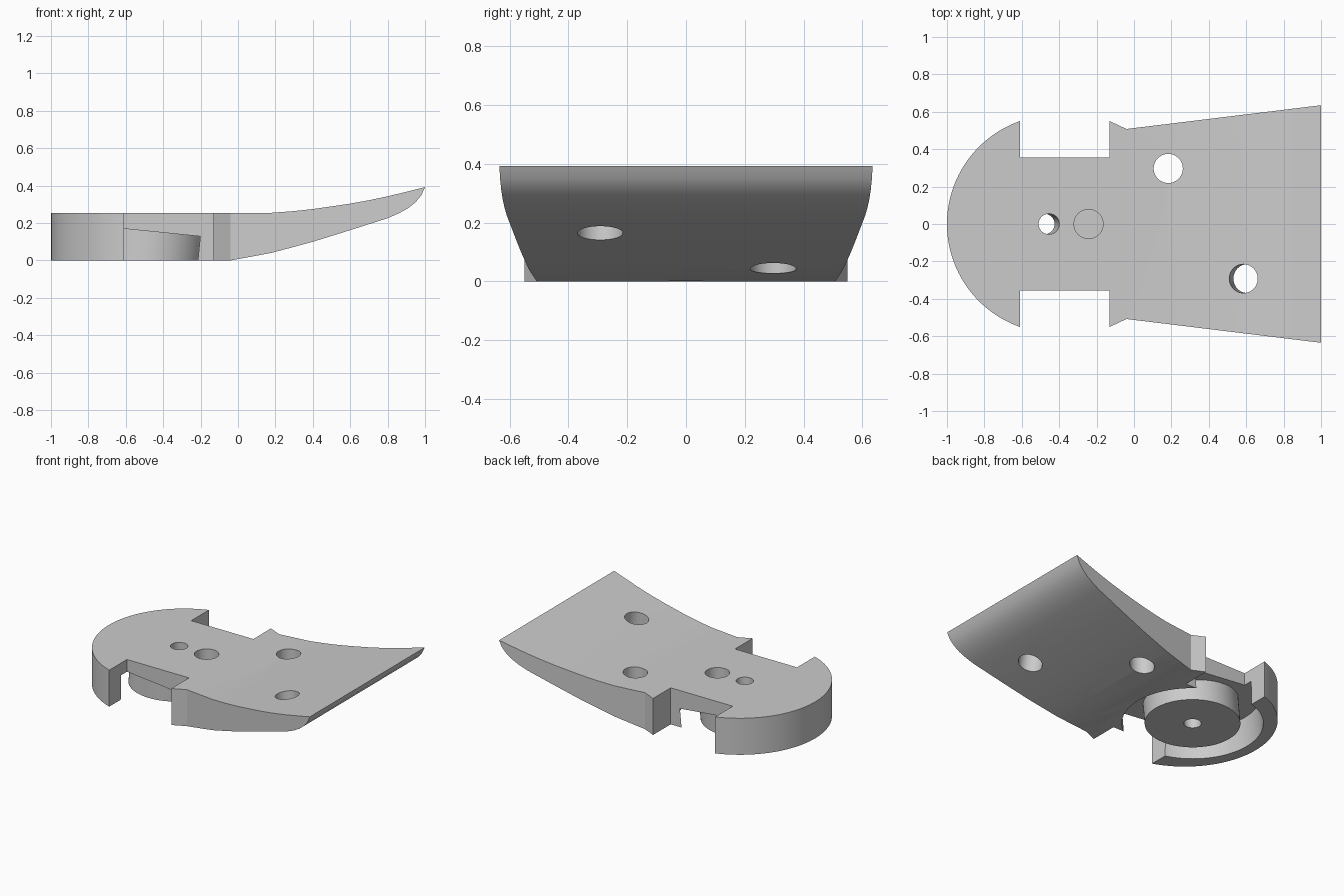
import bpy, bmesh, math
from mathutils import Matrix, Vector

cube = bpy.data.objects.get("Cube")
if cube:
    bpy.data.objects.remove(cube, do_unlink=True)

grey = bpy.data.materials.new("plain grey")
grey.use_nodes = True
COLOUR = (0.6, 0.6, 0.6, 1)
grey.diffuse_color = COLOUR
grey.node_tree.nodes["Principled BSDF"].inputs["Base Color"].default_value = COLOUR


def finish(bm, name):
    bmesh.ops.recalc_face_normals(bm, faces=bm.faces)
    mesh = bpy.data.meshes.new(name)
    bm.to_mesh(mesh)
    bm.free()
    mesh.materials.append(grey)
    obj = bpy.data.objects.new(name, mesh)
    bpy.context.collection.objects.link(obj)
    return obj


def prism(name, points, offset):
    """Extrude a closed polygon of 3D points along an offset."""
    bm = bmesh.new()
    face = bm.faces.new([bm.verts.new(p) for p in points])
    moved = bmesh.ops.extrude_face_region(bm, geom=[face])["geom"]
    bmesh.ops.translate(bm, vec=offset,
                        verts=[v for v in moved if isinstance(v, bmesh.types.BMVert)])
    # the starting face stays as the closing cap
    if face.is_valid is False or face not in bm.faces[:]:
        bm.faces.new([v for v in bm.verts][:len(points)])
    return finish(bm, name)


def tilt(centre, slope):
    """Frame at centre whose axis leans along x by the slope."""
    return Matrix.Translation(centre) @ Matrix.Rotation(math.atan(slope), 4, "Y")


def rod(name, centre, radius, low, high, slope=0.0):
    bm = bmesh.new()
    bmesh.ops.create_cone(bm, cap_ends=True, segments=48, radius1=radius, radius2=radius,
                          depth=high - low,
                          matrix=tilt(centre, slope) @ Matrix.Translation((0, 0, (low + high) / 2)))
    return finish(bm, name)


def ring(name, centre, inner, outer, low, high, slope):
    bm = bmesh.new()
    corners = [(inner, low), (outer, low), (outer, high), (inner, high)]
    verts = [bm.verts.new((r, 0, z)) for r, z in corners]
    edges = [bm.edges.new((verts[i], verts[i - 1])) for i in range(4)]
    bmesh.ops.spin(bm, geom=verts + edges, cent=(0, 0, 0), axis=(0, 0, 1),
                   angle=math.tau, steps=72)
    bmesh.ops.remove_doubles(bm, verts=bm.verts, dist=0.0001)
    bm.transform(tilt(centre, slope))
    return finish(bm, name)


def carve(target, tool, operation="DIFFERENCE"):
    mod = target.modifiers.new(tool.name, "BOOLEAN")
    mod.operation, mod.solver, mod.object = operation, "EXACT", tool
    bpy.context.view_layer.objects.active = target
    bpy.ops.object.modifier_apply(modifier=mod.name)
    bpy.data.objects.remove(tool, do_unlink=True)


# Side profile: flat slab rising into a thin upturned tip
top = [(1, .392), (.9, .367), (.8, .343), (.7, .322), (.6, .304), (.5, .289),
       (.4, .275), (.3, .264), (.18, .255), (-1.1, .255)]
bottom = [(-1.1, 0), (-.04, 0), (.07, .02), (.18, .041), (.29, .07), (.4, .1), (.6, .162),
          (.8, .226), (.86, .252), (.91, .28), (.95, .312), (.98, .348)]
body = prism("curved_body", [(x, -1, z) for x, z in top + bottom], (0, 2, 0))

# Plan outline: rounded end, side notches and flared tail
half = []
CX, R = -.417, .583
END = math.atan2(.55, -.61 - CX)
STEPS = 24
for i in range(STEPS + 1):
    a = math.pi + (END - math.pi) * i / STEPS
    half.append((CX + R * math.cos(a), R * math.sin(a)))
half += [(-.61, .355), (-.13, .355), (-.13, .55), (-.04, .508), (1, .635)]
outline = half + [(x, -y) for x, y in reversed(half[1:])]
carve(body, prism("outline", [(x, y, -.2) for x, y in outline], (0, 0, 1)), "INTERSECT")

# Tilted ring groove under the rounded end, leaving a central boss
PIVOT, LEAN = Vector((-.48, 0, 0)), .1
carve(body, ring("groove", PIVOT, .30, .443, -.15, .156, LEAN))

# Pivot hole, blind socket and the two tail holes
carve(body, rod("pivot_hole", PIVOT, .055, -.3, .5, LEAN))
carve(body, rod("blind_socket", (-.243, 0, .255), .078, -.1, .2))
carve(body, rod("rear_hole", (.183, .297, 0), .078, -.2, .6))
carve(body, rod("front_hole", (.585, -.292, .304), .077, -.4, .3, -.15))

# Smooth curved areas, keep edges crisp
bpy.ops.object.select_all(action="DESELECT")
body.select_set(True)
bpy.context.view_layer.objects.active = body
bpy.ops.object.shade_smooth_by_angle(angle=math.radians(30))
